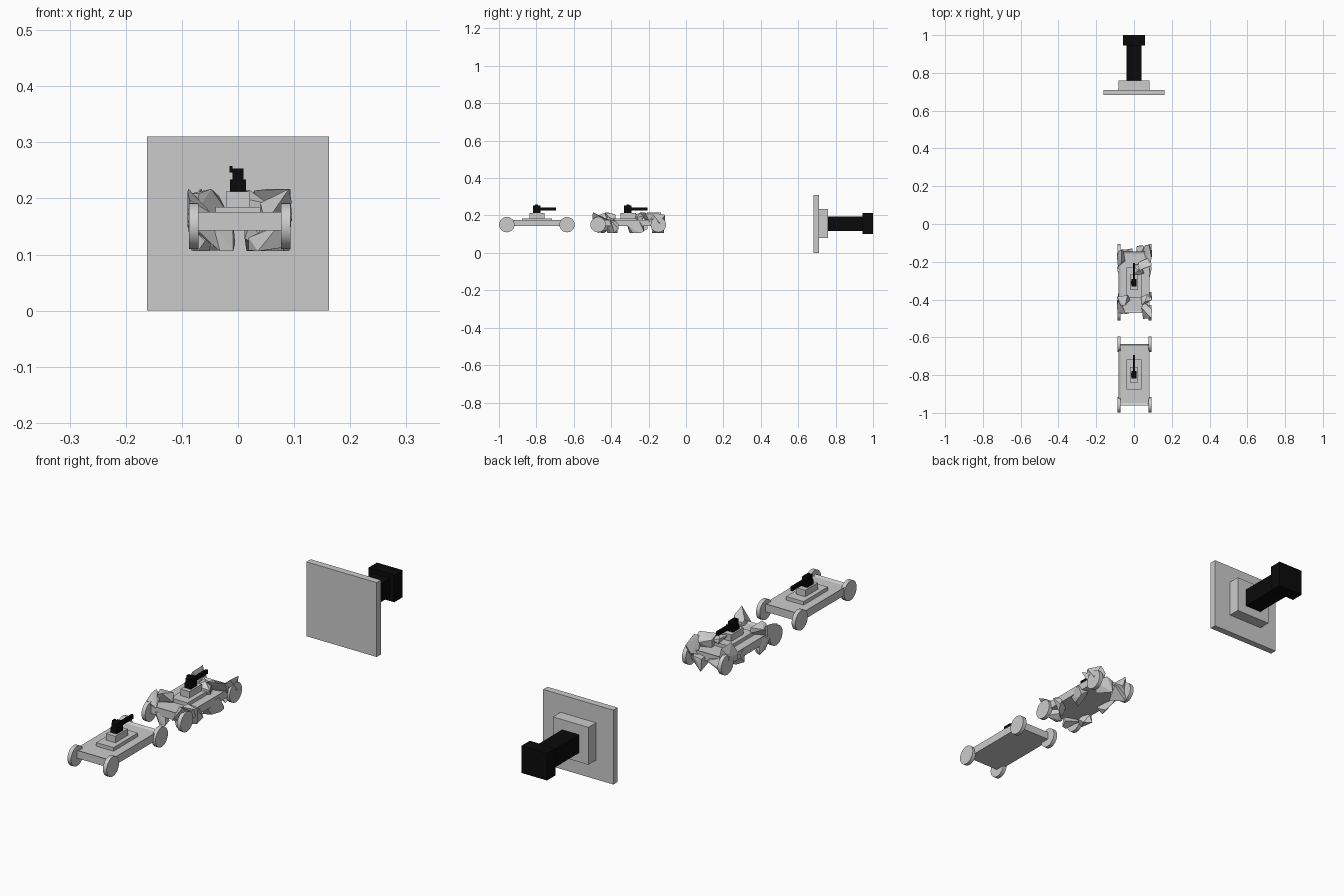
import bpy, bmesh, random
from math import pi
from mathutils import Vector, Matrix

if "Cube" in bpy.data.objects:
    bpy.data.objects.remove(bpy.data.objects["Cube"])

black = bpy.data.materials.new("black")
black.diffuse_color = (0.003, 0.003, 0.003, 1)
black.use_nodes = True
black.node_tree.nodes["Principled BSDF"].inputs["Base Color"].default_value = black.diffuse_color


def finish(name, bm, mat=None):
    bmesh.ops.recalc_face_normals(bm, faces=bm.faces)
    me = bpy.data.meshes.new(name)
    bm.to_mesh(me)
    bm.free()
    ob = bpy.data.objects.new(name, me)
    bpy.context.collection.objects.link(ob)
    if mat:
        me.materials.append(mat)
    return ob


def box(name, x0, x1, y0, y1, z0, z1, mat=None, recess=None):
    bm = bmesh.new()
    bmesh.ops.create_cube(bm, size=1)
    for v in bm.verts:
        v.co = Vector(((x0 + x1) / 2 + v.co.x * (x1 - x0),
                       (y0 + y1) / 2 + v.co.y * (y1 - y0),
                       (z0 + z1) / 2 + v.co.z * (z1 - z0)))
    if recess:
        bm.normal_update()
        top = [f for f in bm.faces if f.normal.z > 0.9]
        bmesh.ops.inset_region(bm, faces=top, thickness=recess[0])
        bmesh.ops.translate(bm, verts=top[0].verts, vec=(0, 0, -recess[1]))
    return finish(name, bm, mat)


def wheel(name, x, y, z):
    bm = bmesh.new()
    m = Matrix.Translation((x, y, z)) @ Matrix.Rotation(pi / 2, 4, 'Y')
    bmesh.ops.create_cone(bm, cap_ends=True, segments=24, radius1=0.041,
                          radius2=0.041, depth=0.017, matrix=m)
    ob = finish(name, bm)
    bpy.ops.object.select_all(action='DESELECT')
    bpy.context.view_layer.objects.active = ob
    ob.select_set(True)
    bpy.ops.object.shade_smooth_by_angle()


def shard(name, c, h, seed):
    # convex splinter: random points pushed onto the sides of a box
    rng = random.Random(seed)
    bm = bmesh.new()
    for i in range(9):
        p = [rng.uniform(-1, 1) for _ in range(3)]
        p[i % 3] = 1 if i % 2 else -1
        bm.verts.new([c[k] + p[k] * h[k] for k in range(3)])
    r = bmesh.ops.convex_hull(bm, input=bm.verts)
    loose = [v for v in bm.verts if not v.link_faces]
    bmesh.ops.delete(bm, geom=loose, context='VERTS')
    bmesh.ops.dissolve_limit(bm, angle_limit=0.05, verts=bm.verts, edges=bm.edges)
    finish(name, bm)


def car(tag, cy):
    # chassis, deck and turret
    box(tag + "_chassis", -0.083, 0.083, cy - 0.163, cy + 0.163, 0.143, 0.176, recess=(0.016, 0.006))
    box(tag + "_deck", -0.04, 0.04, cy - 0.08, cy + 0.08, 0.165, 0.185)
    box(tag + "_turret_base", -0.021, 0.021, cy - 0.041, cy + 0.041, 0.185, 0.212)
    # gun
    box(tag + "_gun_body", -0.014, 0.014, cy - 0.022, cy + 0.018, 0.212, 0.234, black)
    box(tag + "_gun_top", -0.01, 0.01, cy - 0.022, cy + 0.018, 0.234, 0.253, black)
    box(tag + "_gun_barrel", -0.005, 0.005, cy + 0.018, cy + 0.103, 0.227, 0.244, black)
    box(tag + "_gun_sight", -0.015, -0.01, cy - 0.01, cy + 0.006, 0.246, 0.258, black)
    # wheels
    for x, side in ((-0.079, "left"), (0.085, "right")):
        for dy, end in ((-0.161, "front"), (0.161, "rear")):
            wheel(f"{tag}_{end}_{side}_wheel", x, cy + dy, 0.151)


car("plain_car", -0.797)
car("armoured_car", -0.309)

# broken armour plates around the second car: centre, half size
pieces = [
    ((-0.068, -0.445, 0.185), (0.022, 0.035, 0.032)),
    ((0.068, -0.458, 0.180), (0.028, 0.045, 0.037)),
    ((-0.055, -0.405, 0.193), (0.034, 0.028, 0.024)),
    ((0.066, -0.395, 0.150), (0.030, 0.035, 0.044)),
    ((-0.068, -0.395, 0.140), (0.022, 0.030, 0.034)),
    ((0.055, -0.445, 0.135), (0.036, 0.028, 0.029)),
    ((-0.045, -0.455, 0.135), (0.040, 0.022, 0.029)),
    ((0.072, -0.160, 0.175), (0.024, 0.048, 0.042)),
    ((-0.068, -0.180, 0.182), (0.022, 0.045, 0.035)),
    ((0.058, -0.215, 0.190), (0.036, 0.032, 0.027)),
    ((-0.070, -0.250, 0.140), (0.020, 0.045, 0.034)),
    ((0.070, -0.270, 0.138), (0.024, 0.045, 0.032)),
    ((0.025, -0.245, 0.193), (0.028, 0.030, 0.022)),
    ((-0.045, -0.160, 0.140), (0.038, 0.030, 0.033)),
    ((0.050, -0.145, 0.137), (0.038, 0.030, 0.031)),
]
for i, (c, h) in enumerate(pieces):
    shard(f"armour_shard_{i + 1}", c, h, 11 + i)

# wall target with its mount
box("target_plate", -0.162, 0.162, 0.682, 0.71, 0, 0.31)
box("mount_block", -0.082, 0.082, 0.71, 0.76, 0.08, 0.236)
box("mount_arm", -0.039, 0.039, 0.755, 0.95, 0.118, 0.194, black)
box("mount_end", -0.059, 0.059, 0.945, 1.0, 0.10, 0.213, black)
